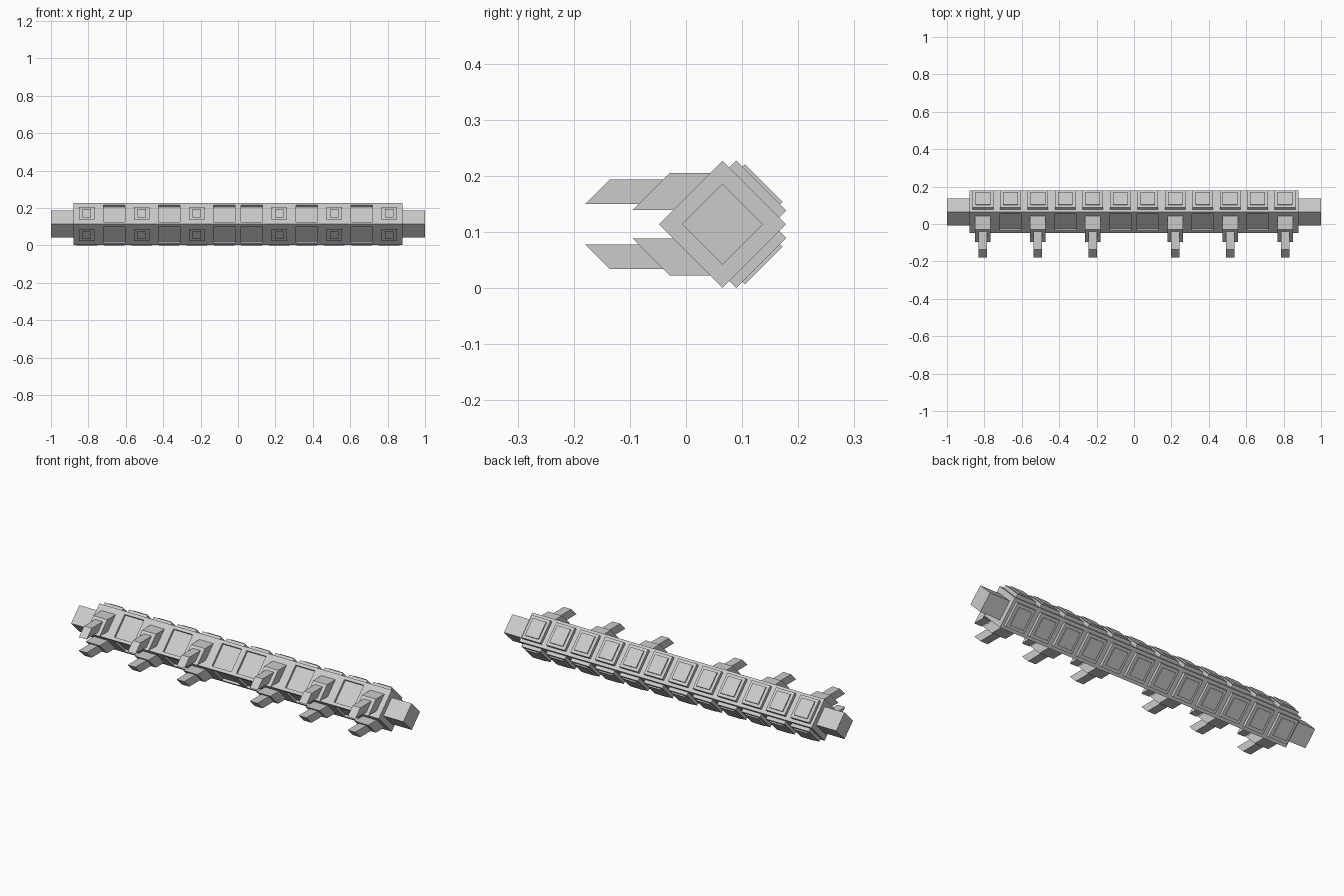
import bpy, bmesh
from math import sqrt
from mathutils import Vector

if "Cube" in bpy.data.objects:
    bpy.data.objects.remove(bpy.data.objects["Cube"])

CY, CZ = 0.065, 0.115        # centre line of the bar
R = 0.113                    # half diagonal of the main bar
STEP = 0.147                 # spacing of the twelve stations
STATIONS = [(i - 5.5) * STEP for i in range(12)]


def prism(bm, profile, x0, x1):
    """Extrude a closed (y, z) profile from x0 to x1."""
    a = [bm.verts.new((x0, y, z)) for y, z in profile]
    b = [bm.verts.new((x1, y, z)) for y, z in profile]
    n = len(profile)
    bm.faces.new(a)
    bm.faces.new(b[::-1])
    for i in range(n):
        bm.faces.new((a[i], b[i], b[(i + 1) % n], a[(i + 1) % n]))


def finish(bm, name):
    bmesh.ops.recalc_face_normals(bm, faces=bm.faces[:])
    me = bpy.data.meshes.new(name)
    bm.to_mesh(me)
    bm.free()
    ob = bpy.data.objects.new(name, me)
    bpy.context.collection.objects.link(ob)
    return ob


def diamond(r):
    return [(CY - r, CZ), (CY, CZ + r), (CY + r, CZ), (CY, CZ - r)]


def slab(sy, sz, low, high, half):
    """Profile of a slab lying on the diamond face that points to (sy, sz)."""
    mid = Vector((CY + sy * R / 2, CZ + sz * R / 2))
    n = Vector((sy, sz)) / sqrt(2)
    t = Vector((-sz, sy)) / sqrt(2)
    return [tuple(mid + n * h + t * s) for h, s in
            ((low, -half), (high, -half), (high, half), (low, half))]


# Core bar with projecting ends
bm = bmesh.new()
prism(bm, diamond(0.072), -1.0, 1.0)
finish(bm, "core_bar")

# Main bar with recessed panels on the two front faces
bm = bmesh.new()
prism(bm, diamond(R), -0.88, 0.88)
body = finish(bm, "main_bar")

bm = bmesh.new()
for i in (1, 3, 5, 6, 8, 10):
    for sz in (1, -1):
        x = STATIONS[i]
        prism(bm, slab(-1, sz, -0.012, 0.02, 0.063), x - 0.058, x + 0.058)
cutter = finish(bm, "recess_cutter")
cutter.hide_render = True
cutter.hide_viewport = False

mod = body.modifiers.new("recesses", 'BOOLEAN')
mod.operation = 'DIFFERENCE'
mod.solver = 'EXACT'
mod.object = cutter
bpy.context.view_layer.objects.active = body
bpy.ops.object.modifier_apply(modifier=mod.name)
bpy.data.objects.remove(cutter)

# Stepped raised plates on the two back faces
bm = bmesh.new()
for x in STATIONS:
    for sz in (1, -1):
        prism(bm, slab(1, sz, -0.003, 0.0177, 0.063), x - 0.056, x + 0.056)
        prism(bm, slab(1, sz, 0.015, 0.0243, 0.0475), x - 0.04, x + 0.04)
finish(bm, "back_plates")

# Paired prongs on the front, each a wide socket and a narrow tip
SOCKET = [(-0.095, 0.14), (-0.029, 0.206), (0.055, 0.206), (-0.011, 0.14)]
TIP = [(-0.18, 0.151), (-0.136, 0.195), (0.02, 0.195), (-0.024, 0.151)]
for name, profile, half in (("prong_sockets", SOCKET, 0.042), ("prong_tips", TIP, 0.023)):
    bm = bmesh.new()
    for i in (0, 2, 4, 7, 9, 11):
        x = STATIONS[i]
        prism(bm, profile, x - half, x + half)
        prism(bm, [(y, 2 * CZ - z) for y, z in profile], x - half, x + half)
    finish(bm, name)

# Stand the model on the ground
low = min(v.co.z for o in bpy.data.objects for v in o.data.vertices)
for o in bpy.data.objects:
    for v in o.data.vertices:
        v.co.z -= low
